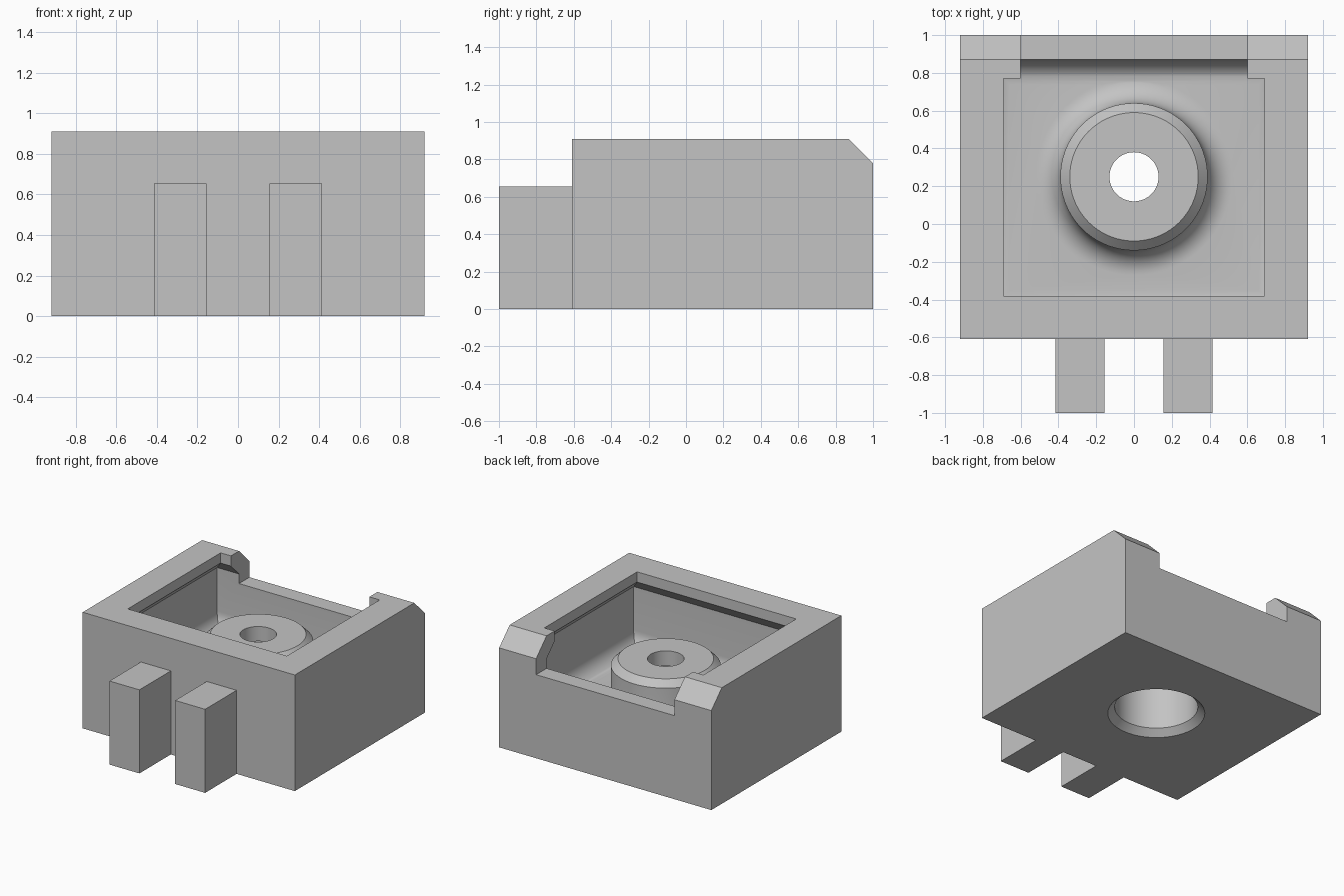
import bpy, bmesh, math

cube = bpy.data.objects.get("Cube")
if cube:
    bpy.data.objects.remove(cube, do_unlink=True)

grey = bpy.data.materials.new("plain_grey")
grey.use_nodes = True
colour = (0.55, 0.55, 0.55, 1)
grey.diffuse_color = colour
for node in grey.node_tree.nodes:
    if node.type == 'BSDF_PRINCIPLED':
        node.inputs["Base Color"].default_value = colour

WALL, TOP, SHELF, FLOOR = 0.13, 0.91, 0.655, 0.26
FRONT, BACK, SIDE = -0.61, 1.0, 0.92
FILLET, STEPS = 0.13, 10
BOSS_Y = 0.25


def finish(name, bm):
    bmesh.ops.recalc_face_normals(bm, faces=bm.faces)
    mesh = bpy.data.meshes.new(name)
    bm.to_mesh(mesh)
    bm.free()
    mesh.materials.append(grey)
    obj = bpy.data.objects.new(name, mesh)
    bpy.context.collection.objects.link(obj)
    return obj


def loft(name, rings, capped=True):
    """Bridge equal rings of points into a closed solid."""
    bm = bmesh.new()
    loops = [[bm.verts.new(p) for p in ring] for ring in rings]
    for a, b in zip(loops, loops[1:]):
        for i in range(len(a)):
            j = (i + 1) % len(a)
            bm.faces.new((a[i], a[j], b[j], b[i]))
    if capped:
        bm.faces.new(loops[0])
        bm.faces.new(loops[-1])
    return finish(name, bm)


def rect(x0, x1, y0, y1, z):
    return [(x0, y0, z), (x1, y0, z), (x1, y1, z), (x0, y1, z)]


def box(name, x0, x1, y0, y1, z0, z1):
    return loft(name, [rect(x0, x1, y0, y1, z) for z in (z0, z1)])


def turned(name, profile, sides=72):
    """Round solid on the boss axis from (radius, z) pairs."""
    angles = [2 * math.pi * i / sides for i in range(sides)]
    return loft(name, [[(r * math.cos(a), BOSS_Y + r * math.sin(a), z)
                        for a in angles] for r, z in profile])


def combine(target, tool, operation):
    mod = target.modifiers.new(operation, 'BOOLEAN')
    mod.operation, mod.solver, mod.object = operation, 'EXACT', tool
    bpy.context.view_layer.objects.active = target
    bpy.ops.object.modifier_apply(modifier=mod.name)
    bpy.data.objects.remove(tool, do_unlink=True)


# Quarter-circle fillet as (distance from wall, height), floor to wall
fillet = []
for k in range(STEPS + 1):
    t = math.pi / 2 * k / STEPS
    fillet.append((FILLET * (1 - math.cos(t - math.pi / 2 + math.pi / 2) * 1.0),
                   FLOOR + FILLET * (1 - math.sin(t))))
fillet = [(d, z) for d, z in reversed(fillet)]

# Body block with a chamfered back top edge
side = [(FRONT, 0), (BACK, 0), (BACK, TOP - WALL), (BACK - WALL, TOP), (FRONT, TOP)]
body = loft("body", [[(x, y, z) for y, z in side] for x in (-SIDE, SIDE)])

# Hollow with rounded floor edges and an undercut lip
lip = 0.1
hollow = fillet + [(0, TOP - 0.18), (lip, TOP - 0.08), (lip, TOP + 0.1)]
inner_x, inner_front, inner_back = SIDE - WALL, FRONT + WALL, BACK - WALL
combine(body, loft("hollow_cutter", [
    rect(d - inner_x, inner_x - d, inner_front + d, inner_back - d, z)
    for d, z in hollow]), 'DIFFERENCE')

# Notch in the back wall
combine(body, box("notch_cutter", -0.6, 0.6, 0.7, BACK + 0.1, SHELF, TOP + 0.1),
        'DIFFERENCE')

# Round boss with a flared foot and chamfered rim
radius, bevel = 0.39, 0.05
foot = [(radius + d, z) for d, z in fillet]
combine(body, turned("boss", [(radius + FILLET, FLOOR / 2)] + foot + [
    (radius, SHELF - bevel), (radius - bevel, SHELF)]), 'UNION')

# Stepped bore: wide chamfered pocket below, small hole above
combine(body, turned("bore_cutter", [
    (0.40, -bevel), (0.30, bevel), (0.30, SHELF - 0.115),
    (0.13, SHELF - 0.115), (0.13, SHELF + 0.1)]), 'DIFFERENCE')

bpy.ops.object.select_all(action='DESELECT')
body.select_set(True)
bpy.context.view_layer.objects.active = body
bpy.ops.object.shade_smooth_by_angle(angle=math.radians(30))

# Two front prongs
for label, s in (("left", 1), ("right", -1)):
    x0, x1 = sorted((s * 0.155, s * 0.415))
    box(label + "_prong", x0, x1, -1.0, FRONT, 0, SHELF)
